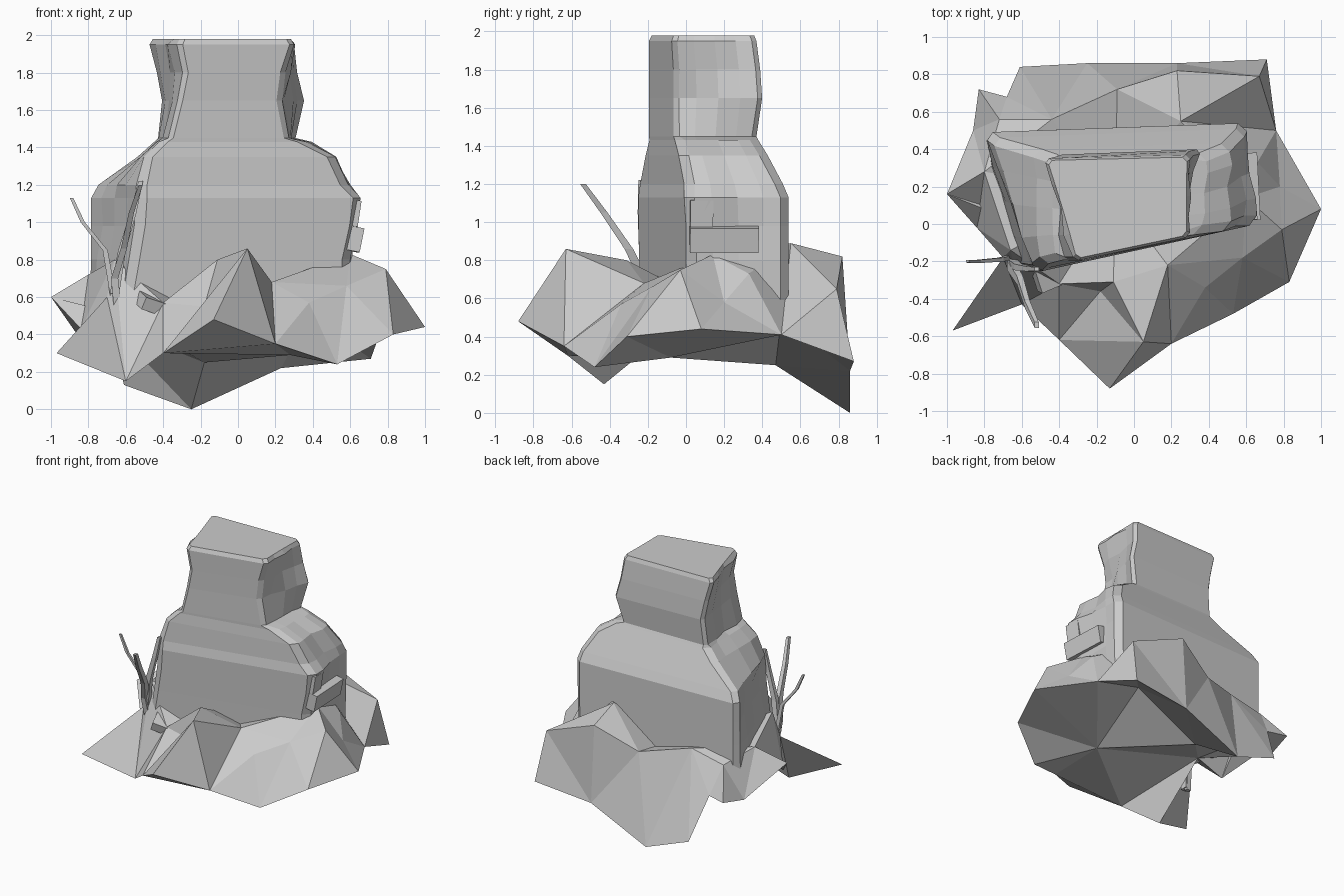
import bpy, bmesh, math, random
from mathutils import Vector
from mathutils.geometry import delaunay_2d_cdt

if "Cube" in bpy.data.objects:
    bpy.data.objects.remove(bpy.data.objects["Cube"])

random.seed(4)


def make_object(name, bm):
    bmesh.ops.recalc_face_normals(bm, faces=bm.faces)
    me = bpy.data.meshes.new(name)
    bm.to_mesh(me)
    bm.free()
    ob = bpy.data.objects.new(name, me)
    bpy.context.collection.objects.link(ob)
    return ob


# Chimney levels: z, then front-left, front-right, back-right, back-left corners
levels = [
    (0.52, (-.62, -.25), (.60, .02), (.59, .54), (-.80, .49)),
    (0.80, (-.57, -.255), (.60, .01), (.60, .54), (-.80, .49)),
    (0.98, (-.54, -.26), (.64, .01), (.60, .54), (-.80, .49)),
    (1.13, (-.53, -.26), (.66, .00), (.60, .54), (-.80, .49)),
    (1.20, (-.53, -.25), (.59, .00), (.59, .51), (-.76, .46)),
    (1.35, (-.50, -.22), (.52, -.03), (.51, .43), (-.54, .40)),
    (1.43, (-.42, -.20), (.36, -.05), (.39, .38), (-.45, .37)),
    (1.45, (-.37, -.20), (.27, -.06), (.31, .37), (-.43, .36)),
    (1.65, (-.32, -.20), (.23, -.06), (.36, .40), (-.41, .37)),
    (1.80, (-.29, -.20), (.25, -.06), (.32, .39), (-.44, .36)),
    (1.95, (-.32, -.20), (.30, -.07), (.30, .37), (-.48, .35)),
]


def ring(level, inset=0.0, dz=0.0):
    """Quad outline with cut corners and uneven brickwork on both ends."""
    z, *c = level
    c = [Vector(p) for p in c]
    mid = sum(c, Vector((0, 0))) / 4
    cut = .045 if z < 1.44 else .025
    pts = []
    for i in range(4):
        p, prev, nxt = c[i], c[i - 1], c[(i + 1) % 4]
        pts += [p + (prev - p).normalized() * cut, p + (nxt - p).normalized() * cut]
        if i in (1, 3):
            for k in range(1, 4):
                q = p.lerp(nxt, k / 4)
                q.x += random.uniform(-.02, .015) if not inset else 0
                pts.append(q)
    return [Vector((*(q + (mid - q).normalized() * inset), z + dz)) for q in pts]


bm = bmesh.new()
rings = [ring(l) for l in levels] + [ring(levels[-1], .02, .03)]
rows = [[bm.verts.new(p) for p in r] for r in rings]
for a, b in zip(rows, rows[1:]):
    n = len(a)
    for i in range(n):
        bm.faces.new((a[i], a[(i + 1) % n], b[(i + 1) % n], b[i]))
bm.faces.new(rows[0][::-1])
bm.faces.new(rows[-1])
make_object("chimney", bm)

# Jagged mound: one rim shared by an upper skin and a hollowed lower skin
rim = [
    (-.13, -.88, .48), (.20, -.64, .35), (.53, -.48, .24), (.83, -.31, .40),
    (1.0, .08, .44), (.76, .50, .41), (.71, .88, .27), (.23, .86, .22),
    (-.25, .86, .0), (-.61, .84, .13), (-.68, .68, .45), (-.83, .72, .45),
    (-.86, .50, .40), (-1.0, .16, .60), (-.84, -.02, .43), (-.70, -.18, .60),
    (-.97, -.57, .30), (-.60, -.43, .15), (-.40, -.62, .30),
]
upper = [
    (.05, -.63, .86), (-.11, -.31, .80), (.18, -.22, .68), (.38, -.34, .57),
    (.79, -.03, .75), (.78, .20, .58), (.60, .14, .83), (.66, .33, .73),
    (.67, .79, .65), (.23, .82, .82), (.25, .55, .89), (-.09, .72, .66),
    (-.44, .56, .72), (-.72, .56, .66), (-.80, .28, .72), (-.66, -.14, .80),
    (-.40, -.32, .57), (-.18, -.36, .55), (.58, -.18, .66), (-.1, .15, .56),
]
lower = [(-.18, .47, .25), (.28, -.08, .29), (.38, .50, .50), (-.60, .0, .50)]

bm = bmesh.new()
n = len(rim)
rim_verts = [bm.verts.new(p) for p in rim]
for inner in (upper, lower):
    pts = rim + inner
    verts = rim_verts + [bm.verts.new(p) for p in inner]
    edges = [(i, (i + 1) % n) for i in range(n)]
    if inner is lower:
        edges.append((n, n + 1))  # ridge along the underside
    res = delaunay_2d_cdt([Vector(p[:2]) for p in pts], edges, [list(range(n))], 1, 1e-5)
    for f in res[2]:
        tri = [verts[res[3][i][0]] for i in f]
        if not bm.faces.get(tri):
            bm.faces.new(tri)
make_object("rubble_mound", bm)


# Twigs growing at the front left corner: four-sided tapered sticks
def twig(name, path, width, thick):
    bm = bmesh.new()
    rows = []
    for k, p in enumerate(path):
        s = 1 - .5 * k / (len(path) - 1)
        rows.append([bm.verts.new(Vector(p) + Vector((dx * width * s, dy * thick * s, 0)))
                     for dx, dy in ((-1, -1), (1, -1), (1, 1), (-1, 1))])
    for a, b in zip(rows, rows[1:]):
        for i in range(4):
            bm.faces.new((a[i], a[(i + 1) % 4], b[(i + 1) % 4], b[i]))
    bm.faces.new(rows[0][::-1])
    bm.faces.new(rows[-1])
    make_object(name, bm)


twig("thin_twig", [(-.62, -.14, .30), (-.67, -.18, .62), (-.71, -.19, .85),
                   (-.83, -.20, 1.0), (-.89, -.20, 1.13)], .018, .014)
twig("bent_twig", [(-.62, -.16, .32), (-.66, -.22, .70), (-.61, -.30, .86),
                   (-.57, -.43, 1.05), (-.52, -.54, 1.20)], .022, .03)
twig("short_twig", [(-.66, -.2, .62), (-.62, -.23, .85), (-.56, -.24, 1.05),
                    (-.52, -.24, 1.22)], .025, .02)


# Loose bricks and fallen chips
def chip(name, loc, size, rot):
    bpy.ops.mesh.primitive_cube_add(size=1, location=loc, rotation=rot)
    ob = bpy.context.object
    ob.name, ob.scale = name, size


chip("chip_front", (-.45, -.28, .56), (.16, .12, .07), (.3, .3, .4))
chip("brick_upper", (.61, .08, 1.05), (.07, .12, .14), (0, .15, .1))
chip("brick_lower", (.62, .2, .91), (.07, .36, .13), (0, .2, .05))
